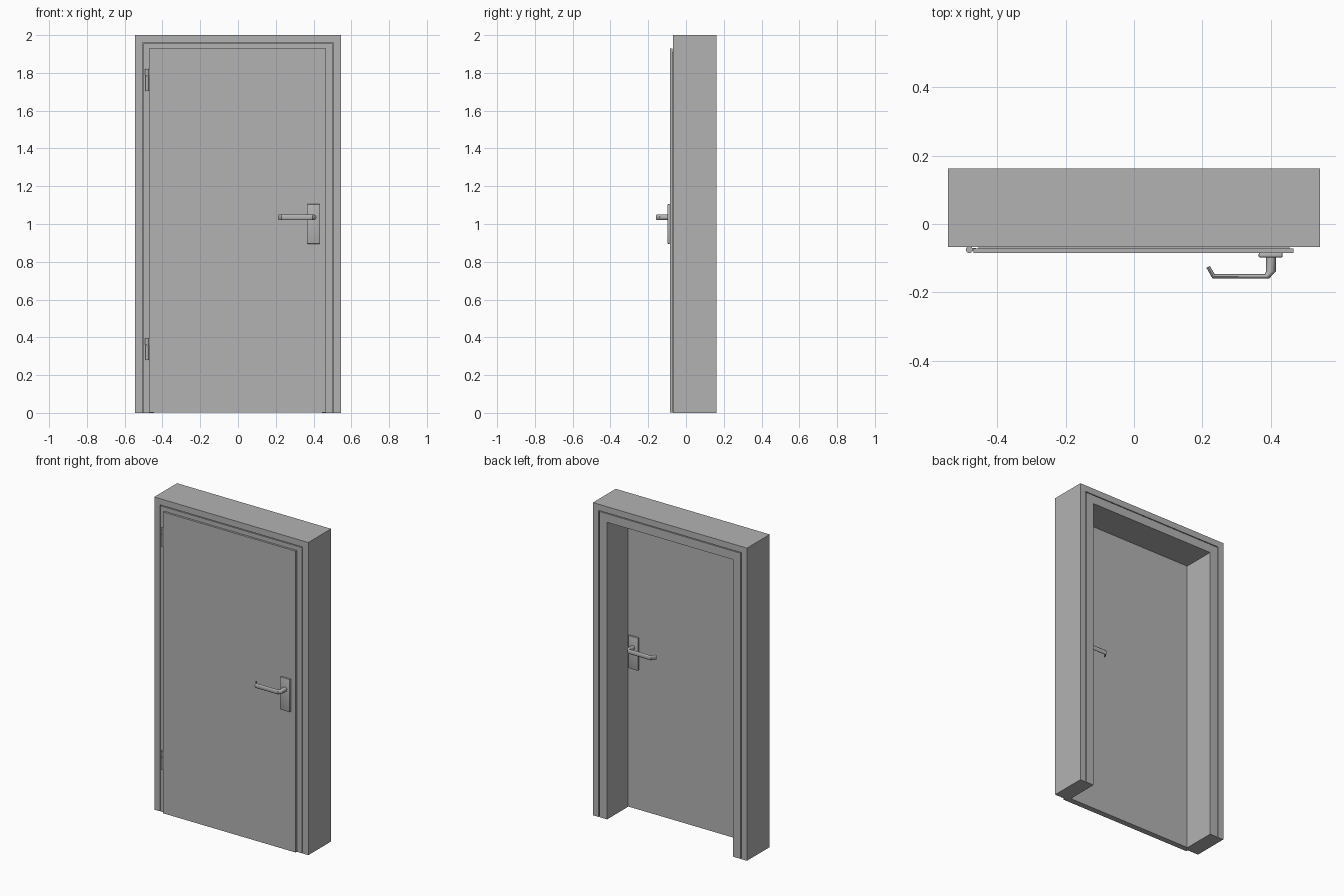
import bpy, bmesh, math
from mathutils import Vector

cube = bpy.data.objects.get("Cube")
if cube:
    bpy.data.objects.remove(cube, do_unlink=True)

grey = bpy.data.materials.new("plain grey")
grey.use_nodes = True
grey.diffuse_color = (0.45, 0.45, 0.45, 1)
grey.node_tree.nodes["Principled BSDF"].inputs["Base Color"].default_value = (0.45, 0.45, 0.45, 1)

W, H = 0.545, 2.0            # frame half width and height
FRONT, BACK = -0.068, 0.162  # frame faces
LEAF_MID = -0.0665           # mirror plane of the two handles


def finish(name, bm, smooth=False):
    bmesh.ops.recalc_face_normals(bm, faces=bm.faces)
    mesh = bpy.data.meshes.new(name)
    bm.to_mesh(mesh)
    bm.free()
    mesh.materials.append(grey)
    obj = bpy.data.objects.new(name, mesh)
    bpy.context.collection.objects.link(obj)
    if smooth:
        bpy.ops.object.select_all(action='DESELECT')
        obj.select_set(True)
        bpy.context.view_layer.objects.active = obj
        bpy.ops.object.shade_smooth_by_angle(angle=math.radians(35))
    return obj


def box(name, lo, hi, bevel=0):
    bm = bmesh.new()
    bmesh.ops.create_cube(bm, size=1)
    for v in bm.verts:
        v.co = Vector([lo[i] if v.co[i] < 0 else hi[i] for i in range(3)])
    if bevel:
        bmesh.ops.bevel(bm, geom=bm.edges[:], offset=bevel, segments=2,
                        profile=0.5, affect='EDGES')
    return finish(name, bm, bool(bevel))


def loft(name, rings, smooth=False):
    """Skin closed rings of points and cap both ends."""
    bm = bmesh.new()
    loops = [[bm.verts.new(p) for p in ring] for ring in rings]
    n = len(loops[0])
    for a, b in zip(loops, loops[1:]):
        for i in range(n):
            j = (i + 1) % n
            bm.faces.new((a[i], a[j], b[j], b[i]))
    bm.faces.new(loops[0])
    bm.faces.new(loops[-1])
    return finish(name, bm, smooth)


# Door frame: one section with shadow grooves and a rebate, carried up, over and down
groove = 0.01
section = [(0, FRONT), (0.040, FRONT), (0.040, FRONT + groove), (0.045, FRONT + groove),
           (0.045, FRONT), (0.086, FRONT), (0.086, -0.047), (0.100, -0.047),
           (0.100, BACK), (0.045, BACK), (0.045, BACK - groove),
           (0.040, BACK - groove), (0.040, BACK), (0, BACK)]
loft("door_frame", [
    [(-(W - d), y, 0) for d, y in section],
    [(-(W - d), y, H - d) for d, y in section],
    [(W - d, y, H - d) for d, y in section],
    [(W - d, y, 0) for d, y in section]])

# Rebated door leaf
box("door_leaf_core", (-0.455, -0.073, 0.003), (0.455, -0.048, 1.91))
box("door_leaf_face", (-0.470, -0.085, 0.003), (0.467, -0.072, 1.93))

# Handles on both sides: inner and outer outline of the bent lever, seen from above
outline = [((0.387, -0.094), (0.415, -0.094)),
           ((0.387, -0.138), (0.415, -0.139)),
           ((0.382, -0.147), (0.395, -0.160)),
           ((0.236, -0.147), (0.230, -0.160)),
           ((0.222, -0.123), (0.212, -0.128))]
for side in ("front", "back"):
    def flip(y):
        return y if side == "front" else 2 * LEAF_MID - y
    rings = []
    for a, b in outline:
        mid = (Vector(a) + Vector(b)) / 2
        half = (Vector(b) - Vector(a)) / 2
        ring = []
        for k in range(16):
            t = math.tau * k / 16
            p = mid + half * math.cos(t)
            ring.append((p.x, flip(p.y), 1.035 + 0.015 * math.sin(t)))
        rings.append(ring)
    loft(side + "_lever", rings, True)
    y0, y1 = sorted((flip(-0.084), flip(-0.098)))
    box(side + "_handle_plate", (0.365, y0, 0.895), (0.435, y1, 1.105), 0.004)

# Hinges: two-knuckle barrels with a small leaf to the frame
for label, z in (("lower", 0.28), ("upper", 1.705)):
    for part, z0, z1, r in (("pin_knuckle", 0, 0.078, 0.009), ("cap_knuckle", 0.080, 0.115, 0.010)):
        rings = [[(-0.482 + r * math.cos(math.tau * k / 16),
                   -0.075 + r * math.sin(math.tau * k / 16), z + h)
                  for k in range(16)] for h in (z0, z1)]
        loft(label + "_hinge_" + part, rings, True)
    box(label + "_hinge_plate", (-0.482, -0.077, z + 0.005), (-0.462, -0.070, z + 0.11))
